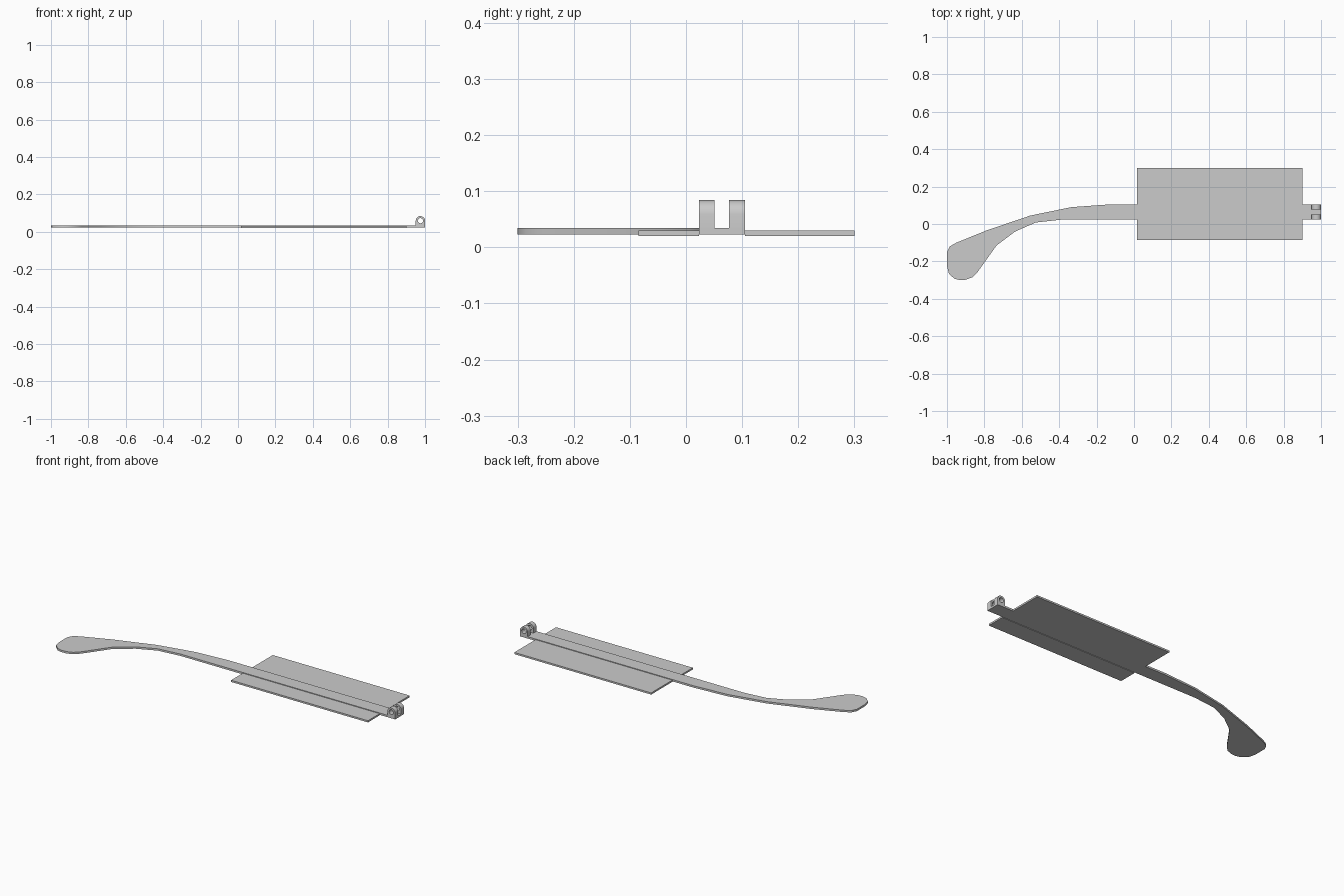
import bpy, bmesh, math
from mathutils import Vector

cube = bpy.data.objects.get("Cube")
if cube:
    bpy.data.objects.remove(cube, do_unlink=True)

grey = bpy.data.materials.new("plain grey")
grey.use_nodes = True
COLOUR = (0.6, 0.6, 0.6, 1)
grey.diffuse_color = COLOUR
grey.node_tree.nodes["Principled BSDF"].inputs["Base Color"].default_value = COLOUR


def prism(name, points, base, height, axis="z", inset=0):
    """Extrude an outline along z or y, optionally shrunk inwards first."""
    bm = bmesh.new()
    place = (lambda a, b: (a, b, base)) if axis == "z" else (lambda a, b: (a, base, b))
    face = bm.faces.new([bm.verts.new(place(a, b)) for a, b in points])
    if inset:
        rim = bmesh.ops.inset_region(bm, faces=[face], thickness=inset,
                                     use_boundary=True, use_even_offset=True)
        bmesh.ops.delete(bm, geom=rim["faces"], context="FACES")
    up = Vector((0, 0, height)) if axis == "z" else Vector((0, height, 0))
    ext = bmesh.ops.extrude_face_region(bm, geom=bm.faces[:], use_keep_orig=True)
    bmesh.ops.translate(bm, vec=up, verts=[v for v in ext["geom"]
                                           if isinstance(v, bmesh.types.BMVert)])
    bmesh.ops.recalc_face_normals(bm, faces=bm.faces[:])
    mesh = bpy.data.meshes.new(name)
    bm.to_mesh(mesh)
    bm.free()
    mesh.materials.append(grey)
    obj = bpy.data.objects.new(name, mesh)
    bpy.context.collection.objects.link(obj)
    return obj


def combine(obj, other, operation):
    """Apply a boolean and discard the helper."""
    other.hide_render = True
    mod = obj.modifiers.new("cut", "BOOLEAN")
    mod.operation, mod.object, mod.solver = operation, other, "EXACT"
    bpy.context.view_layer.objects.active = obj
    bpy.ops.object.modifier_apply(modifier=mod.name)
    bpy.data.objects.remove(other, do_unlink=True)


# Arm outline: straight bar sweeping into a paddle-shaped ear tip
back_edge = [(1, .105), (-.125, .105), (-.335, .09), (-.555, .045), (-.79, -.035),
             (-.95, -.10), (-.985, -.12), (-1, -.15)]
tip = [(-1, -.225), (-.99, -.265), (-.96, -.293), (-.93, -.3), (-.9, -.298),
       (-.865, -.285), (-.835, -.255)]
front_edge = [(-.735, -.115), (-.635, -.04), (-.525, .008), (-.39, .023), (1, .023)]
outline = back_edge + tip + front_edge
plate_outline = [(.015, -.085), (.9, -.085), (.9, .3), (.015, .3)]

# Body: arm and plate joined, then hollowed from below
body = prism("temple_arm_and_plate", outline, 0, .034)
combine(body, prism("plate", plate_outline, 0, .03), "UNION")
combine(body, prism("arm_cavity", outline, -.02, .043, inset=.012), "DIFFERENCE")
combine(body, prism("plate_cavity", plate_outline, -.02, .04, inset=.012), "DIFFERENCE")

# Hinge lugs: round-topped plates with a pin hole
cx, cz, r = .975, .059, .025
arch = [(cx + r * math.cos(math.pi * i / 10), cz + r * math.sin(math.pi * i / 10))
        for i in range(11)]
lug_outline = [(cx - r, .03)] + [(1, .03)] + arch
hole = [(cx + .014 * math.cos(math.tau * i / 16), cz + .014 * math.sin(math.tau * i / 16))
        for i in range(16)]
lugs = []
for name, y in (("front_hinge_lug", .023), ("back_hinge_lug", .077)):
    lug = prism(name, lug_outline, y, .028, "y")
    combine(lug, prism("pin_hole", hole, y - .02, .07, "y"), "DIFFERENCE")
    lugs.append(lug)

# Smooth the curved walls, keep edges crisp
for obj in [body] + lugs:
    bpy.ops.object.select_all(action="DESELECT")
    obj.select_set(True)
    bpy.context.view_layer.objects.active = obj
    bpy.ops.object.shade_smooth_by_angle(angle=math.radians(30))
